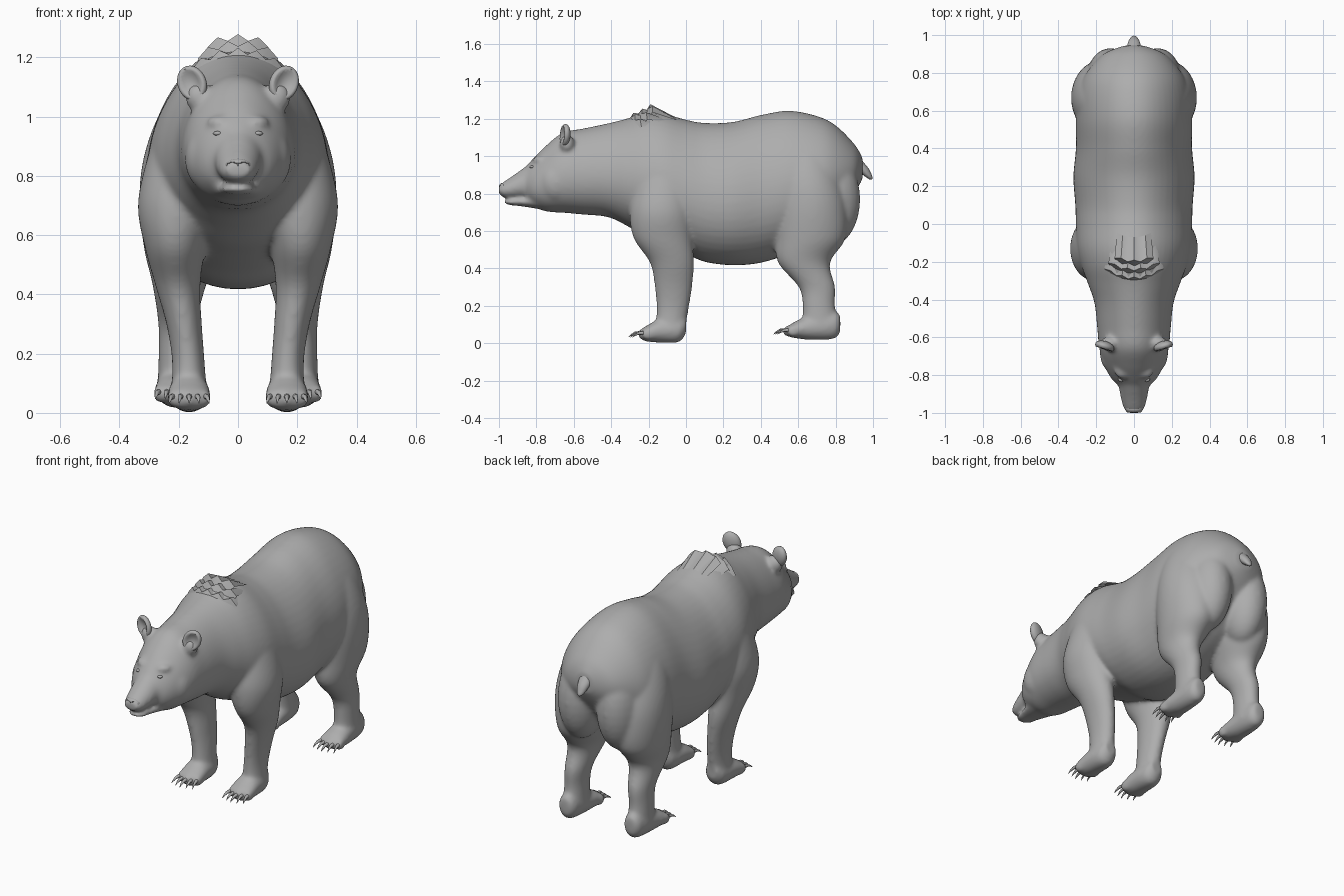
import bpy, bmesh
from math import sin, cos, pi
from mathutils import Vector, Matrix

if "Cube" in bpy.data.objects:
    bpy.data.objects.remove(bpy.data.objects["Cube"])

fur = bpy.data.materials.new("grey fur")
fur.use_nodes = True
GREY = (0.42, 0.42, 0.42, 1)
fur.diffuse_color = GREY
fur.node_tree.nodes["Principled BSDF"].inputs["Base Color"].default_value = GREY


def finish(bm, name, angle=1.0):
    bmesh.ops.recalc_face_normals(bm, faces=bm.faces)
    mesh = bpy.data.meshes.new(name)
    bm.to_mesh(mesh)
    bm.free()
    mesh.materials.append(fur)
    ob = bpy.data.objects.new(name, mesh)
    bpy.context.collection.objects.link(ob)
    bpy.ops.object.select_all(action='DESELECT')
    ob.select_set(True)
    bpy.context.view_layer.objects.active = ob
    bpy.ops.object.shade_smooth_by_angle(angle=angle)
    return ob


def smooth_rows(rows, steps=8):
    """Catmull-Rom interpolation between the given sections."""
    rows = [Vector(r) for r in rows]
    pts = [rows[0]] + rows + [rows[-1]]
    out = []
    for a, b, c, d in zip(pts, pts[1:], pts[2:], pts[3:]):
        for i in range(steps):
            t = i / steps
            out.append(b + (c - a) * (t / 2) + (a * 2 - b * 5 + c * 4 - d) * (t * t / 2)
                       + (b * 3 - a - c * 3 + d) * (t ** 3 / 2))
    return out + [rows[-1]]


def skin(bm, rings):
    loops = [[bm.verts.new(p) for p in ring] for ring in rings]
    n = len(loops[0])
    for a, b in zip(loops, loops[1:]):
        for i in range(n):
            bm.faces.new((a[i], a[(i + 1) % n], b[(i + 1) % n], b[i]))
    bm.faces.new(loops[0])
    bm.faces.new(loops[-1][::-1])


def loft_y(bm, rows, x=0, taper=0.0, n=48):
    """Sections along y: (y, top, bottom, half width)."""
    rings = []
    for y, top, low, rx in smooth_rows(rows):
        rings.append([(x + rx * cos(2 * pi * i / n) * (1 - taper * sin(2 * pi * i / n)), y,
                       (top + low) / 2 + (top - low) / 2 * sin(2 * pi * i / n)) for i in range(n)])
    skin(bm, rings)


def loft_z(bm, rows, side, n=36):
    """Sections along z: (z, x, y, half width, half depth)."""
    rings = []
    for z, x, y, rx, ry in smooth_rows(rows):
        rings.append([(side * x + rx * cos(2 * pi * i / n), y + ry * sin(2 * pi * i / n), z)
                      for i in range(n)])
    skin(bm, rings)


def blob(bm, centre, size):
    m = Matrix.Translation(centre) @ Matrix.Diagonal((*size, 1))
    bmesh.ops.create_uvsphere(bm, u_segments=24, v_segments=16, radius=1, matrix=m)


# Torso, neck and skull
bm = bmesh.new()
loft_y(bm, [(.945, .99, .88, .05), (.9, 1.065, .8, .16), (.8, 1.165, .66, .25), (.7, 1.215, .56, .292),
            (.55, 1.243, .48, .305), (.4, 1.22, .43, .305), (.25, 1.183, .417, .318), (.1, 1.178, .435, .308),
            (0, 1.195, .48, .305), (-.12, 1.228, .53, .3), (-.22, 1.23, .57, .277), (-.32, 1.2, .63, .24),
            (-.42, 1.175, .675, .207), (-.55, 1.148, .688, .193), (-.66, 1.125, .698, .182),
            (-.75, 1.055, .705, .155), (-.82, .985, .735, .118), (-.86, .94, .77, .075)], taper=.14)
# Muzzle and jaw
loft_y(bm, [(-.74, 1.02, .78, .12), (-.85, .95, .775, .084), (-.92, .9, .775, .07),
            (-.97, .867, .778, .057), (-1.0, .845, .795, .04)], taper=.1)
loft_y(bm, [(-.74, .8, .71, .1), (-.88, .78, .732, .064), (-.94, .77, .738, .052), (-.97, .762, .748, .034)])

for s in (-1, 1):
    # Legs
    loft_z(bm, [(1.1, .13, -.11, .06, .09), (.98, .165, -.115, .097, .135), (.85, .188, -.12, .121, .16),
                (.7, .205, -.13, .133, .172),
                (.56, .212, -.122, .103, .157), (.43, .203, -.075, .076, .118), (.3, .182, -.067, .06, .1),
                (.18, .168, -.072, .055, .086), (.06, .165, -.087, .06, .08)], s)
    loft_z(bm, [(1.12, .11, .62, .08, .1), (1.0, .148, .635, .122, .15), (.86, .17, .655, .149, .177),
                (.72, .18, .668, .153, .193),
                (.56, .188, .665, .13, .188), (.43, .198, .632, .09, .139), (.3, .205, .7, .064, .098),
                (.2, .21, .71, .058, .087), (.08, .21, .718, .062, .1)], s)
    # Buttock
    blob(bm, (s * .125, .775, .77), (.125, .157, .25))
    # Paws
    loft_y(bm, [(.0, .15, .05, .035), (-.04, .14, .005, .06), (-.14, .13, .003, .07),
                (-.2, .1, .008, .073), (-.235, .08, .015, .06)], x=s * .165)
    loft_y(bm, [(.825, .15, .06, .03), (.79, .17, .023, .055), (.66, .145, .018, .066),
                (.58, .115, .028, .07), (.55, .09, .035, .06)], x=s * .212)
    for i in range(5):
        off = (i - 2) * .028
        blob(bm, (s * .165 + off, -.225 + abs(off) * .4, .05), (.018, .035, .032))
        blob(bm, (s * .212 + off, .55 + abs(off) * .4, .065), (.018, .035, .032))
    # Brow, cheek and ear root
    blob(bm, (s * .06, -.775, .98), (.045, .045, .025))
    blob(bm, (s * .1, -.69, .86), (.08, .1, .11))
    blob(bm, (s * .13, -.635, 1.065), (.05, .04, .05))
body = finish(bm, "body")
remesh = body.modifiers.new("blend", 'REMESH')
remesh.mode = 'VOXEL'
remesh.voxel_size = .01
remesh.use_smooth_shade = True
relax = body.modifiers.new("relax", 'SMOOTH')
relax.factor = .5
relax.iterations = 14

# Ears: rounded cups with a hollow front
for s, label in ((1, "left"), (-1, "right")):
    bm = bmesh.new()
    blob(bm, (0, 0, 0), (.05, .028, .062))
    for v in bm.verts:
        if v.co.y < 0:
            inner = max(0, 1 - (v.co.x / .04) ** 2 - (v.co.z / .052) ** 2)
            v.co.y += .03 * inner
    bmesh.ops.transform(bm, verts=bm.verts, matrix=Matrix.Translation((s * .155, -.648, 1.112))
                        @ Matrix.Rotation(s * .45, 4, 'Y') @ Matrix.Rotation(s * .25, 4, 'Z')
                        @ Matrix.Rotation(-.15, 4, 'X'))
    finish(bm, label + "_ear")

    # Eye
    bm = bmesh.new()
    blob(bm, (s * .068, -.822, .943), (.016, .014, .008))
    finish(bm, label + "_eye")

    # Claws: curved cones on each toe
    for part, cx, cy, cz in (("front", .165, -.25, .055), ("hind", .212, .525, .07)):
        bm = bmesh.new()
        for i in range(5):
            off = (i - 2) * .028
            x, y = s * cx + off, cy + abs(off) * .4
            rings = []
            for t, r in ((0, .01), (.4, .008), (.75, .005), (1, .001)):
                rings.append([(x + off * .2 * t + r * cos(k * pi / 4), y - .058 * t,
                               cz + .012 * t - .035 * t * t + r * sin(k * pi / 4)) for k in range(8)])
            skin(bm, rings)
        finish(bm, f"{label}_{part}_claws")

# Nose with nostrils
bm = bmesh.new()
blob(bm, (0, -.978, .834), (.044, .022, .024))
for v in bm.verts:
    for s in (-1, 1):
        if (v.co - Vector((s * .02, -.995, .83))).length < .014:
            v.co.y += .012
finish(bm, "nose")

# Tail
bm = bmesh.new()
loft_z(bm, [(1.075, 0, .83, .025, .035), (1.03, 0, .87, .04, .042), (.98, 0, .9, .04, .04),
            (.935, 0, .94, .036, .036), (.905, 0, .965, .028, .026), (.885, 0, .982, .018, .015),
            (.875, 0, .988, .006, .006)], 1, n=20)
finish(bm, "tail")

# Shaggy mane: overlapping jagged shells over the shoulder hump
bm = bmesh.new()
for y, top, half, count in ((-.32, 1.208, .145, 10), (-.275, 1.233, .125, 8), (-.23, 1.254, .095, 6)):
    rows = [[], [], []]
    for i in range(count + 1):
        u = 2 * i / count - 1
        x, bend = u * half, 2.6 * (u * half) ** 2
        tooth = .024 if i % 2 else .004
        rows[0].append(bm.verts.new((x, y + bend, top - bend - .035)))
        rows[1].append(bm.verts.new((x * 1.08, y + bend + .025 + tooth * .6, top - bend + tooth)))
        rows[2].append(bm.verts.new((x * .95, y + bend + .16, 1.215 - bend)))
    for a, b in zip(rows, rows[1:]):
        for i in range(count):
            bm.faces.new((a[i], a[i + 1], b[i + 1], b[i]))
finish(bm, "mane_tufts", angle=.7)
